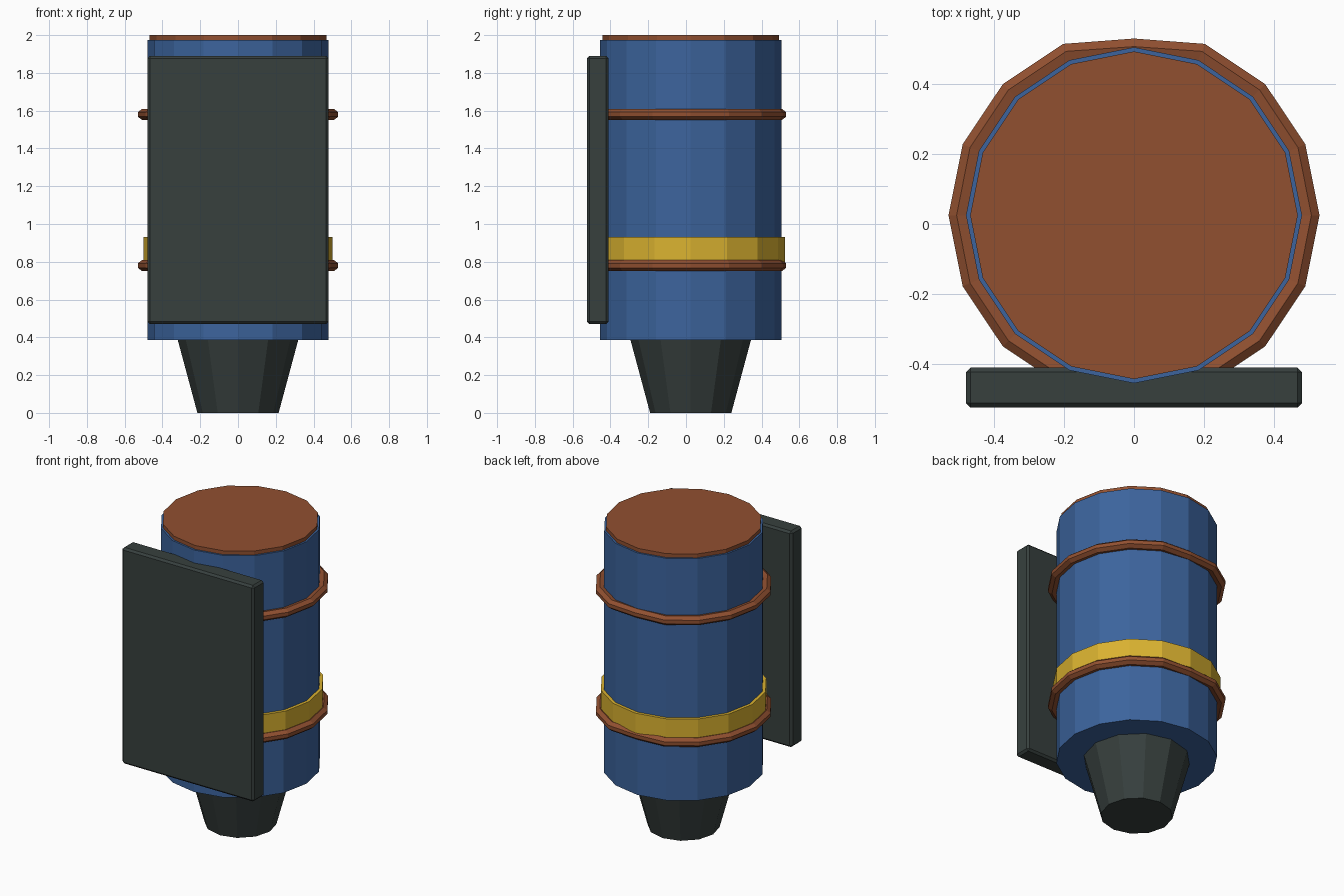
import bpy, bmesh, math

if "Cube" in bpy.data.objects:
    bpy.data.objects.remove(bpy.data.objects["Cube"])

CY = 0.025  # depth of the body axis


def material(name, rgb):
    m = bpy.data.materials.new(name)
    m.diffuse_color = (*rgb, 1)
    m.use_nodes = True
    m.node_tree.nodes["Principled BSDF"].inputs["Base Color"].default_value = m.diffuse_color
    return m


BLUE = material("body blue", (0.045, 0.127, 0.337))
BROWN = material("rust brown", (0.283, 0.080, 0.030))
YELLOW = material("stripe yellow", (0.70, 0.445, 0.03))
DARK = material("dark grey", (0.038, 0.051, 0.048))


def finish(name, bm, mat):
    bmesh.ops.recalc_face_normals(bm, faces=bm.faces)
    me = bpy.data.meshes.new(name)
    bm.to_mesh(me)
    bm.free()
    me.materials.append(mat)
    ob = bpy.data.objects.new(name, me)
    bpy.context.collection.objects.link(ob)
    return ob


def lathe(name, profile, sides, mat, closed=False, back_pull=0.0):
    """Revolve (radius, z) points; closed profiles make rings, open ones get end caps."""
    bm = bmesh.new()
    rows = []
    for r, z in profile:
        row = []
        for i in range(sides):
            a = 2 * math.pi * i / sides
            # flatten the corners at the very front and back
            k = r - back_pull * (abs(math.sin(a)) > 0.99)
            row.append(bm.verts.new((k * math.cos(a), CY + k * math.sin(a), z)))
        rows.append(row)
    n = len(rows)
    for j in range(n if closed else n - 1):
        lo, hi = rows[j], rows[(j + 1) % n]
        for i in range(sides):
            k = (i + 1) % sides
            bm.faces.new((lo[i], lo[k], hi[k], hi[i]))
    if not closed:
        bm.faces.new(rows[0])
        bm.faces.new(rows[-1])
    return finish(name, bm, mat)


# Tank, its lid and the tapered nozzle underneath
lathe("tank_body", [(0.48, 0.385), (0.48, 1.975)], 16, BLUE)
lathe("tank_lid", [(0.468, 1.96), (0.468, 2.0)], 16, BROWN)
lathe("nozzle", [(0.215, 0.0), (0.32, 0.39)], 12, DARK)

# Painted band, standing slightly proud of the tank
lathe("stripe_band", [(0.47, 0.80), (0.50, 0.80), (0.50, 0.93), (0.47, 0.93)],
      16, YELLOW, closed=True)

# Two strap rings with a faceted section
for name, z in (("lower_strap", 0.78), ("upper_strap", 1.58)):
    section = [(0.465, z - 0.02), (0.507, z - 0.03), (0.53, z - 0.012),
               (0.53, z + 0.012), (0.507, z + 0.03), (0.465, z + 0.02)]
    lathe(name, section, 16, BROWN, closed=True, back_pull=0.025)

# Front mounting plate with small chamfers
bm = bmesh.new()
bmesh.ops.create_cube(bm, size=1)
for v in bm.verts:
    v.co = (v.co.x * 0.96, v.co.y * 0.115 - 0.4675, v.co.z * 1.42 + 1.18)
bmesh.ops.bevel(bm, geom=bm.edges[:], offset=0.013, segments=1, affect='EDGES')
finish("mounting_plate", bm, DARK)
